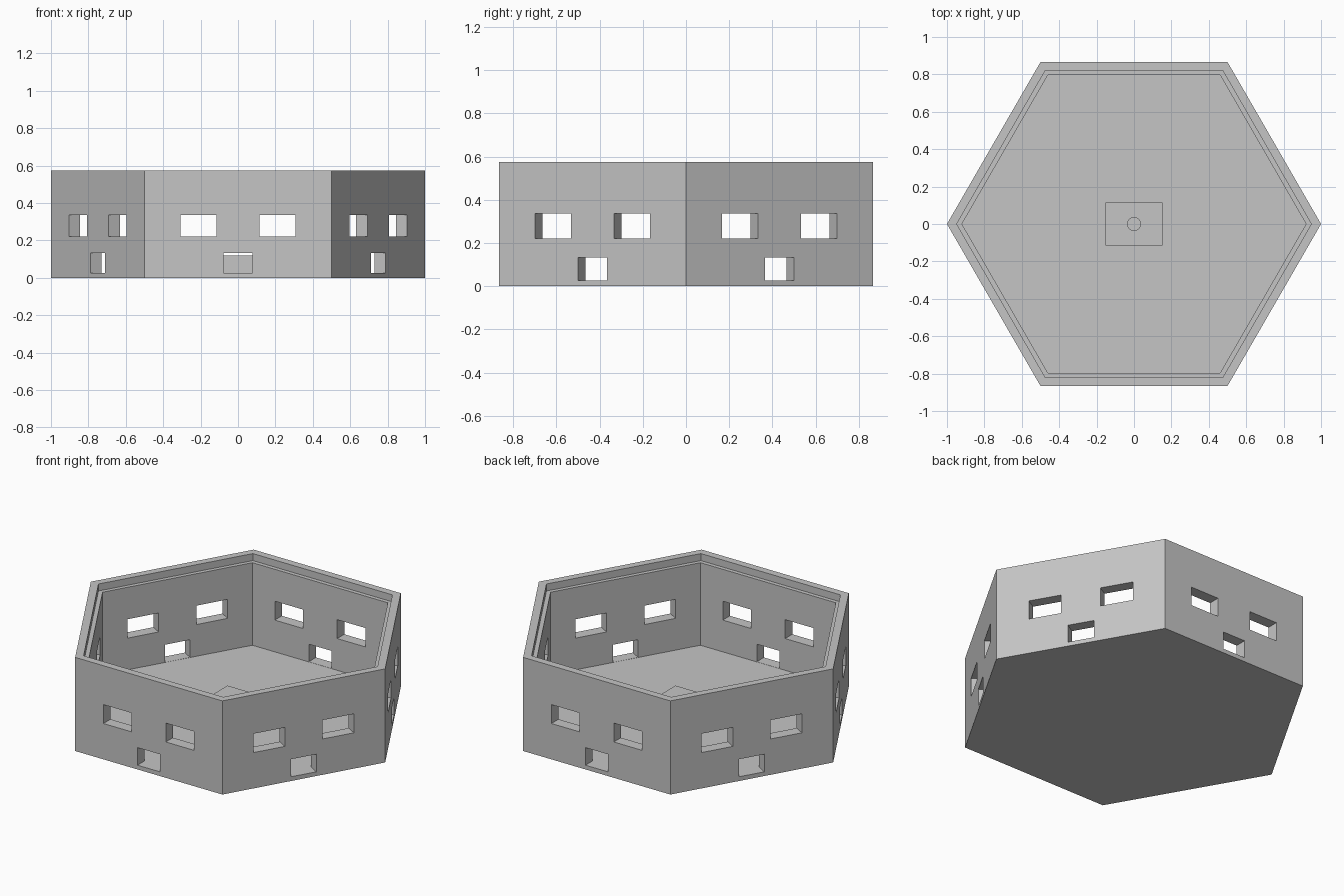
import bpy
import bmesh
from math import cos, sin, pi, radians
from mathutils import Matrix, Vector

old = bpy.data.objects.get("Cube")
if old:
    bpy.data.objects.remove(old, do_unlink=True)

APOTHEM = cos(pi / 6)
HEIGHT = 0.575
FLOOR = 0.025

grey = bpy.data.materials.new("plain grey")
grey.use_nodes = True
grey.diffuse_color = (0.56, 0.56, 0.56, 1)
grey.node_tree.nodes["Principled BSDF"].inputs["Base Color"].default_value = (0.56, 0.56, 0.56, 1)


def make_object(name, bm):
    bmesh.ops.recalc_face_normals(bm, faces=bm.faces)
    mesh = bpy.data.meshes.new(name)
    bm.to_mesh(mesh)
    bm.free()
    mesh.materials.append(grey)
    obj = bpy.data.objects.new(name, mesh)
    bpy.context.collection.objects.link(obj)
    return obj


def add_box(bm, low, high, turn=Matrix.Identity(4)):
    low, high = Vector(low), Vector(high)
    place = Matrix.Translation((low + high) / 2) @ Matrix.Diagonal((*(high - low), 1))
    bmesh.ops.create_cube(bm, size=1, matrix=turn @ place)


def cut(target, cutter):
    mod = target.modifiers.new("openings", 'BOOLEAN')
    mod.operation = 'DIFFERENCE'
    mod.solver = 'EXACT'
    mod.object = cutter
    bpy.context.view_layer.objects.active = target
    bpy.ops.object.modifier_apply(modifier=mod.name)
    bpy.data.objects.remove(cutter, do_unlink=True)


# Hexagonal shell: outer wall, rim, lid ledge, inner wall and floor
profile = [(1, 0), (1, HEIGHT), (0.948, HEIGHT), (0.948, HEIGHT - 0.043),
           (0.92, HEIGHT - 0.043), (0.92, FLOOR)]
bm = bmesh.new()
rings = [[bm.verts.new((r * cos(i * pi / 3), r * sin(i * pi / 3), z)) for i in range(6)]
         for r, z in profile]
for a, b in zip(rings, rings[1:]):
    for i in range(6):
        j = (i + 1) % 6
        bm.faces.new((a[i], a[j], b[j], b[i]))
bm.faces.new(rings[0])
bm.faces.new(rings[-1])
shell = make_object("hexagonal_shell", bm)

# Two windows and one low opening in each wall
bm = bmesh.new()
for i in range(6):
    turn = Matrix.Rotation(i * pi / 3, 4, 'Z')
    near, far = -APOTHEM - 0.05, -APOTHEM + 0.12
    for x0, x1, z0, z1 in ((-0.308, -0.116, 0.22, 0.336),
                           (0.116, 0.308, 0.22, 0.336),
                           (-0.077, 0.077, FLOOR + 0.001, 0.134)):
        add_box(bm, (x0, near, z0), (x1, far, z1), turn)
cut(shell, make_object("opening_cutters", bm))

# Centre block with a round socket
bm = bmesh.new()
add_box(bm, (-0.152, -0.115, FLOOR - 0.01), (0.152, 0.115, 0.12))
block = make_object("centre_block", bm)
bm = bmesh.new()
bmesh.ops.create_cone(bm, cap_ends=True, segments=32, radius1=0.035, radius2=0.035,
                      depth=0.2, matrix=Matrix.Translation((0, 0, FLOOR + 0.1)))
cut(block, make_object("socket_cutter", bm))

bpy.ops.object.select_all(action='DESELECT')
block.select_set(True)
bpy.context.view_layer.objects.active = block
bpy.ops.object.shade_smooth_by_angle(angle=radians(30))
